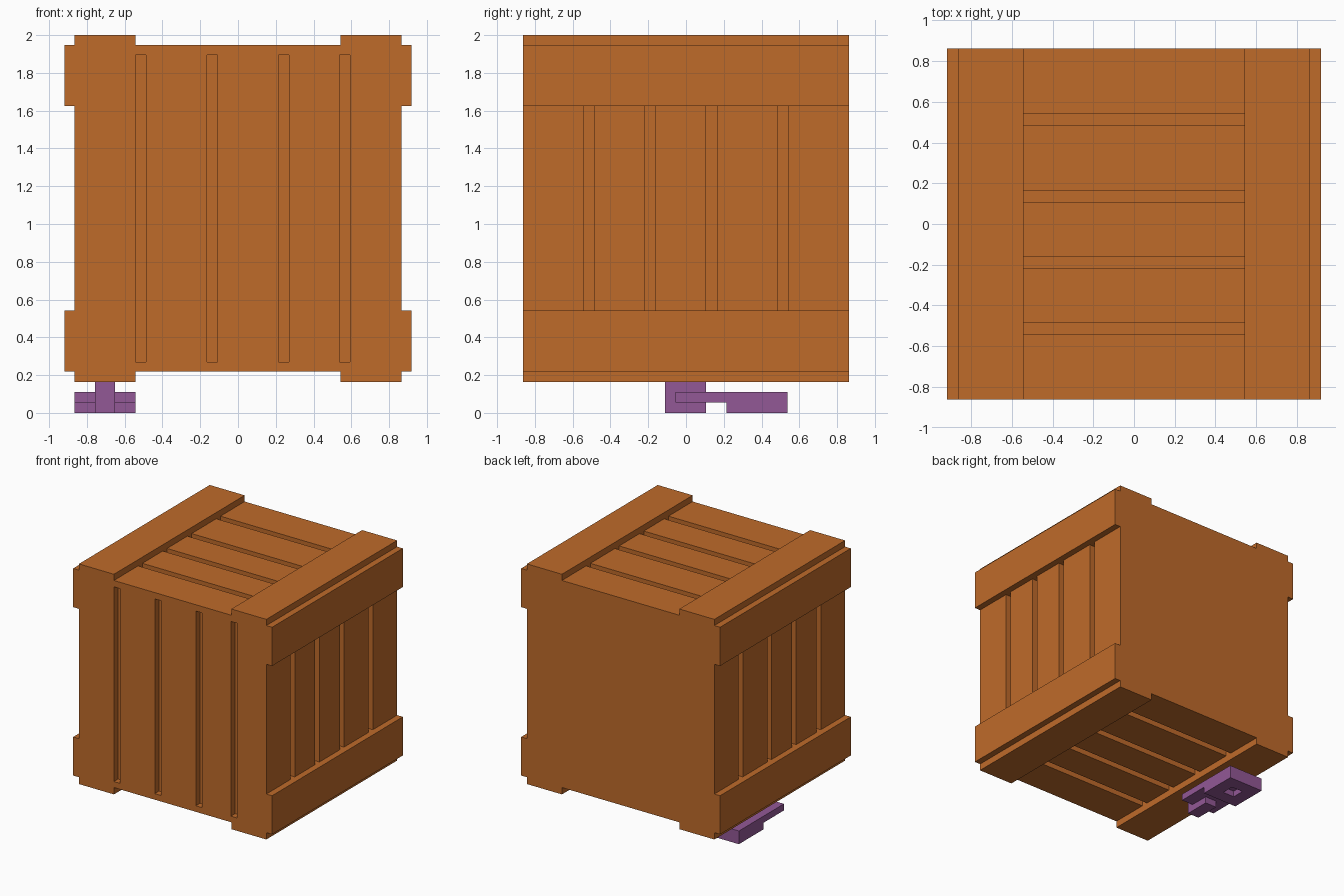
import bpy
import bmesh

if "Cube" in bpy.data.objects:
    bpy.data.objects.remove(bpy.data.objects["Cube"], do_unlink=True)


def material(name, colour):
    mat = bpy.data.materials.new(name)
    mat.use_nodes = True
    mat.diffuse_color = colour
    node = next(n for n in mat.node_tree.nodes if n.type == 'BSDF_PRINCIPLED')
    node.inputs["Base Color"].default_value = colour
    return mat


orange = material("orange wood", (0.52, 0.145, 0.023, 1))
purple = material("purple metal", (0.29, 0.098, 0.305, 1))


def boxes(name, ranges, mat):
    """One object made of boxes, each given as x, y and z ranges."""
    bm = bmesh.new()
    for box in ranges:
        verts = bmesh.ops.create_cube(bm, size=1)["verts"]
        for v in verts:
            for axis, (low, high) in enumerate(box):
                v.co[axis] = high if v.co[axis] > 0 else low
    mesh = bpy.data.meshes.new(name)
    bm.to_mesh(mesh)
    bm.free()
    mesh.materials.append(mat)
    obj = bpy.data.objects.new(name, mesh)
    bpy.context.collection.objects.link(obj)
    return obj


def carve(obj, ranges):
    """Cut boxes out of an object."""
    cutter = boxes("cutter", ranges, obj.data.materials[0])
    cutter.hide_render = True
    mod = obj.modifiers.new("grooves", 'BOOLEAN')
    mod.operation = 'DIFFERENCE'
    mod.solver = 'EXACT'
    mod.object = cutter
    bpy.context.view_layer.objects.active = obj
    bpy.ops.object.modifier_apply(modifier=mod.name)
    bpy.data.objects.remove(cutter, do_unlink=True)


W, D = 0.865, 0.862          # half width and half depth of the crate
LOW, HIGH = 0.22, 1.948      # crate body bottom and top
INNER = 0.542                # inner edge of the battens
DEEP, OUT = 0.055, 0.1       # groove depth and cutter overshoot

# Crate body with plank gaps
body = boxes("crate_body", [((-W, W), (-D, D), (LOW, HIGH))], orange)
gaps = []
for y in (-0.515, -0.19, 0.135, 0.515):
    band = (y - 0.028, y + 0.028)
    gaps.append(((-INNER, INNER), band, (HIGH - DEEP, HIGH + OUT)))
    gaps.append(((-INNER, INNER), band, (LOW - OUT, LOW + DEEP)))
    gaps.append(((W - DEEP, W + OUT), band, (INNER, 1.625)))
    gaps.append(((-W - OUT, DEEP - W), band, (INNER, 1.625)))
for x in (-0.515, -0.137, 0.242, 0.565):
    gaps.append(((x - 0.028, x + 0.028), (-D - OUT, DEEP - D), (0.27, 1.895)))
carve(body, gaps)

# Battens on the top, bottom and both sides
for side, s in (("left", 1), ("right", -1)):
    across = tuple(sorted((s * INNER, s * W)))
    outward = tuple(sorted((s * W, s * 0.918)))
    for level, slab, rail in (("upper", (HIGH, 2.0), (1.625, HIGH)),
                              ("lower", (0.163, LOW), (LOW, INNER))):
        boxes(f"{level}_{side}_batten", [(across, (-D, D), slab)], orange)
        boxes(f"{level}_{side}_rail", [(outward, (-D, D), rail)], orange)

# Small bracket under the crate
wide, narrow = (-0.865, -0.542), (-0.757, -0.65)
boxes("bracket_post", [(narrow, (-0.11, 0.107), (0, 0.163))], purple)
boxes("bracket_plate", [(wide, (-0.055, 0.538), (0.055, 0.11))], purple)
foot = boxes("bracket_foot", [(wide, (0.215, 0.538), (0, 0.055))], purple)
carve(foot, [(narrow, (0.323, 0.43), (-OUT, 0.05))])
